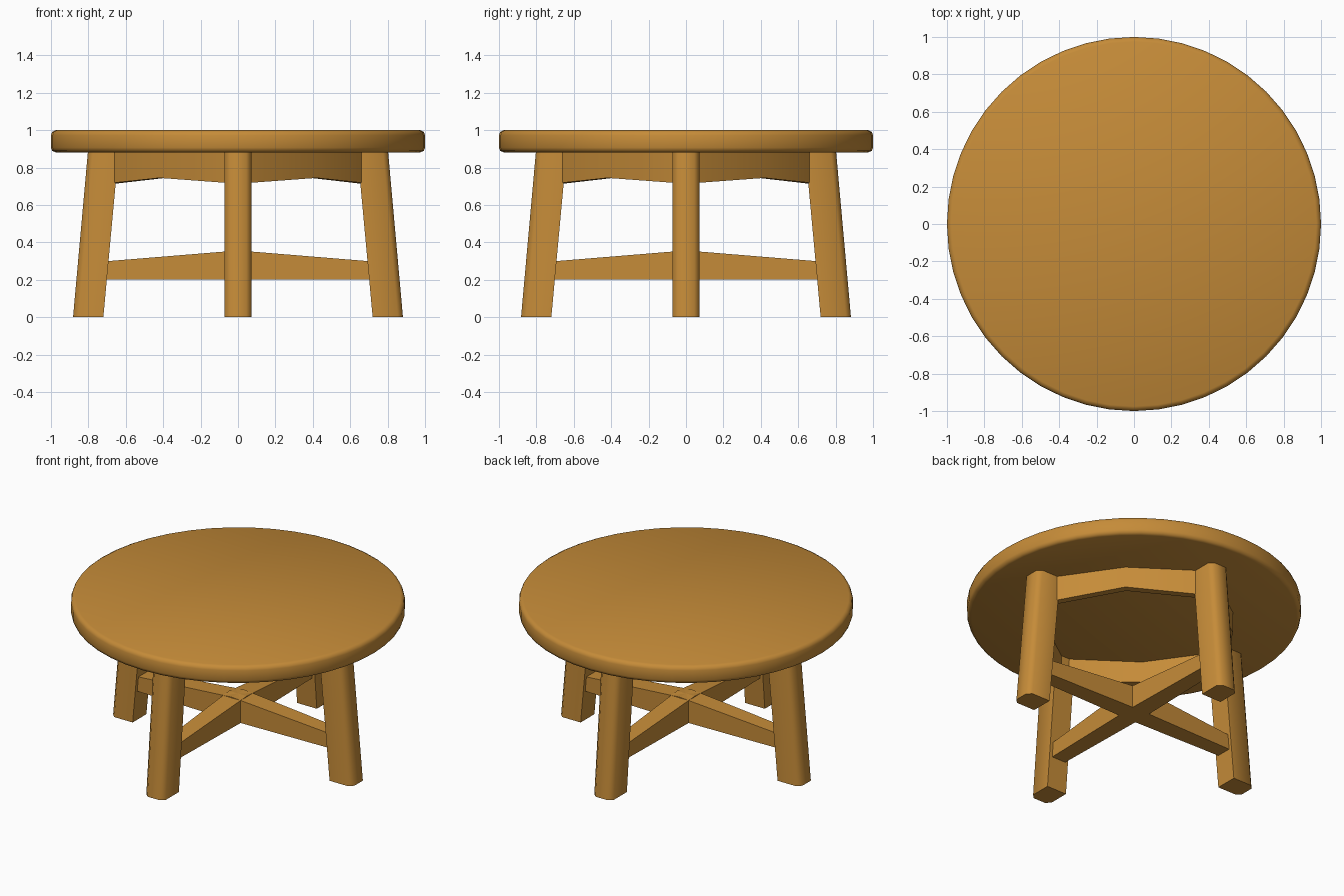
import bpy, bmesh, math
from mathutils import Matrix

if "Cube" in bpy.data.objects:
    bpy.data.objects.remove(bpy.data.objects["Cube"])

wood = bpy.data.materials.new("warm wood")
wood.diffuse_color = (0.56, 0.26, 0.04, 1)
wood.use_nodes = True
wood.node_tree.nodes["Principled BSDF"].inputs["Base Color"].default_value = wood.diffuse_color


def finish(name, bm, turn=0, angle=30):
    bmesh.ops.transform(bm, matrix=Matrix.Rotation(turn, 4, 'Z'), verts=bm.verts)
    bmesh.ops.recalc_face_normals(bm, faces=bm.faces)
    me = bpy.data.meshes.new(name)
    bm.to_mesh(me)
    bm.free()
    me.materials.append(wood)
    ob = bpy.data.objects.new(name, me)
    bpy.context.collection.objects.link(ob)
    bpy.ops.object.select_all(action='DESELECT')
    ob.select_set(True)
    bpy.context.view_layer.objects.active = ob
    bpy.ops.object.shade_smooth_by_angle(angle=math.radians(angle))
    return ob


def loft(rings):
    """Solid made from a list of equally sized closed rings."""
    bm = bmesh.new()
    vs = [[bm.verts.new(p) for p in r] for r in rings]
    n = len(rings[0])
    for a, b in zip(vs, vs[1:]):
        for i in range(n):
            j = (i + 1) % n
            bm.faces.new((a[i], a[j], b[j], b[i]))
    bm.faces.new(vs[0][::-1])
    bm.faces.new(vs[-1])
    return bm


# Round top with softened rim
def circle(r, z, n=48):
    return [(r * math.cos(2 * math.pi * i / n), r * math.sin(2 * math.pi * i / n), z)
            for i in range(n)]


profile = [(0.975, 0.882), (0.993, 0.889), (1, 0.907), (1, 0.973), (0.993, 0.991), (0.975, 1.0)]
finish("table_top", loft([circle(r, z) for r, z in profile]), angle=50)


# Splayed leg section with chamfered outer corners
def leg_ring(inner, outer, z, w=0.072, c=0.028):
    return [(inner, -w, z), (outer - c, -w, z), (outer, -w + c, z),
            (outer, w - c, z), (outer - c, w, z), (inner, w, z)]


# Bowed apron section: outer and inner point, bottom and top
def apron_ring(outer, inner, z0, z1=0.89):
    return [(*outer, z0), (*outer, z1), (*inner, z1), (*inner, z0)]


# Stretcher arm section
def arm_ring(x, w, z1, z0=0.203):
    return [(x, -w, z0), (x, w, z0), (x, w, z1), (x, -w, z1)]


for k, side in enumerate(("right", "back", "left", "front")):
    t = k * math.pi / 2
    finish(side + "_leg", loft([leg_ring(0.72, 0.882, 0), leg_ring(0.638, 0.802, 0.89)]), t, 50)
    finish(side + "_apron", loft([
        apron_ring((0.69, 0.03), (0.64, 0.03), 0.716),
        apron_ring((0.42, 0.42), (0.387, 0.387), 0.745),
        apron_ring((0.03, 0.69), (0.03, 0.64), 0.716)]), t)
    finish(side + "_stretcher", loft([
        arm_ring(0, 0.065, 0.357), arm_ring(0.72, 0.05, 0.298)]), t)
